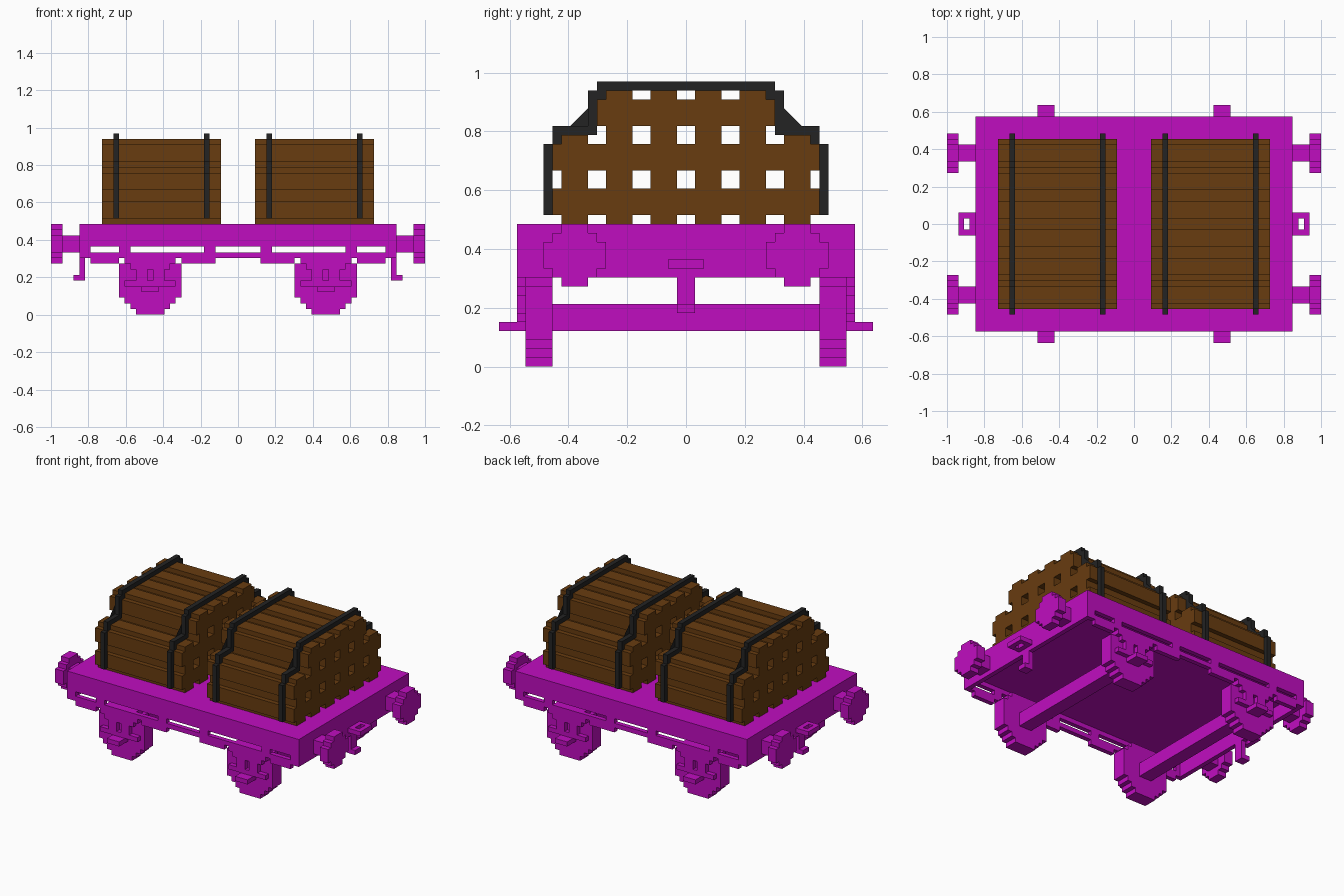
import bpy, bmesh
from mathutils import Vector

if "Cube" in bpy.data.objects:
    bpy.data.objects.remove(bpy.data.objects["Cube"], do_unlink=True)

U = 2 / 66  # size of one block


def material(name, rgb):
    m = bpy.data.materials.new(name)
    m.use_nodes = True
    m.diffuse_color = (*rgb, 1)
    b = m.node_tree.nodes["Principled BSDF"]
    b.inputs["Base Color"].default_value = (*rgb, 1)
    b.inputs["Roughness"].default_value = 0.8
    return m


MAGENTA = material("magenta paint", (0.53, 0.004, 0.53))
BROWN = material("brown wood", (0.138, 0.045, 0.005))
BLACK = material("black strap", (0.017, 0.017, 0.017))


def finish(name, bm, mat):
    bmesh.ops.recalc_face_normals(bm, faces=bm.faces)
    bmesh.ops.scale(bm, vec=(U, U, U), verts=bm.verts)
    me = bpy.data.meshes.new(name)
    bm.to_mesh(me)
    bm.free()
    me.materials.append(mat)
    ob = bpy.data.objects.new(name, me)
    bpy.context.collection.objects.link(ob)
    return ob


def boxes(name, mat, *spans, sx=1, sy=1):
    """Blocks given as (x0, x1, y0, y1, z0, z1), optionally mirrored."""
    bm = bmesh.new()
    for x0, x1, y0, y1, z0, z1 in spans:
        vs = bmesh.ops.create_cube(bm, size=1)["verts"]
        for v in vs:
            v.co = Vector((sx * (x0 + (v.co.x + .5) * (x1 - x0)),
                           sy * (y0 + (v.co.y + .5) * (y1 - y0)),
                           z0 + (v.co.z + .5) * (z1 - z0)))
    return finish(name, bm, mat)


def stepped(widths, c, z):
    """Stair-edged round outline from row widths, bottom row first."""
    right = []
    for i, w in enumerate(widths):
        for p in ((c + w / 2, z + i), (c + w / 2, z + i + 1)):
            if len(right) > 1 and right[-1][0] == right[-2][0] == p[0]:
                right[-1] = p
            elif not right or right[-1] != p:
                right.append(p)
    return right + [(2 * c - a, b) for a, b in reversed(right)]


def prism(name, mat, outline, axis, a, b):
    """Extrude an outline (across, up) along x or y from a to b."""
    bm = bmesh.new()
    f = bm.faces.new([bm.verts.new((a, p, q) if axis == "x" else (p, a, q))
                      for p, q in outline])
    g = bmesh.ops.extrude_face_region(bm, geom=[f])["geom"]
    d = (b - a, 0, 0) if axis == "x" else (0, b - a, 0)
    bmesh.ops.translate(bm, vec=d, verts=[v for v in g if isinstance(v, bmesh.types.BMVert)])
    return finish(name, bm, mat)


# Hollow deck: floor slab and end walls
boxes("deck_floor", MAGENTA, (-28, 28, -19, 19, 13, 16))
for s, side in ((1, "left"), (-1, "right")):
    boxes(f"end_wall_{side}", MAGENTA, (27, 28, -18, 18, 10, 13), sx=s)

# Slotted side walls with a lower rail over each wheel
for sy, end in ((-1, "front"), (1, "back")):
    boxes(f"side_wall_{end}", MAGENTA, (-28, 28, 18, 19, 12, 13), (-28, 28, 18, 19, 10, 11), sy=sy)
    for sx, side in ((1, "left"), (-1, "right")):
        boxes(f"side_posts_{end}_{side}", MAGENTA,
              *[(a, b, 18, 19, 11, 12) for a, b in ((4, 6), (19, 21), (26, 28))], sx=sx, sy=sy)
        boxes(f"lower_rail_{end}_{side}", MAGENTA,
              *[(a, b, 18, 19, 9, 10) for a, b in ((4, 10), (11, 20), (21, 26))], sx=sx, sy=sy)

# Wheels, axle guards, steps and buffers at every corner
WHEEL = [5, 7, 9] + [11] * 6 + [9, 7]
DISC = [3, 5, 7, 7, 7, 5, 3]
for sy, end in ((-1, "front"), (1, "back")):
    for sx, side in ((1, "left"), (-1, "right")):
        tag = f"{end}_{side}"
        prism(f"wheel_{tag}", MAGENTA, stepped(WHEEL, sx * 15.5, 0), "y", sy * 15, sy * 18)
        boxes(f"axle_guard_{tag}", MAGENTA,
              (11, 20, 18, 19, 5, 6), (12, 19, 18, 19, 8, 9),
              (13, 15, 18, 19, 6, 8), (16, 18, 18, 19, 6, 8),
              (14, 17, 18, 19, 4, 5), sx=sx, sy=sy)
        boxes(f"step_{tag}", MAGENTA, (14, 17, 19, 21, 4, 5), sx=sx, sy=sy)
        prism(f"buffer_disc_{tag}", MAGENTA, stepped(DISC, sy * 12.5, 9), "x", sx * 31, sx * 33)
        boxes(f"buffer_stem_{tag}", MAGENTA, (28, 31, 11, 14, 11, 14), sx=sx, sy=sy)

# Axles, coupling rings and hanging hooks
for s, side in ((1, "left"), (-1, "right")):
    boxes(f"axle_{side}", MAGENTA, (14, 17, -15, 15, 4, 7), sx=s)
    boxes(f"coupling_ring_{side}", MAGENTA,
          (28, 31, 1, 2, 11, 12), (28, 31, -2, -1, 11, 12),
          (28, 29, -1, 1, 11, 12), (30, 31, -1, 1, 11, 12), sx=s)
    boxes(f"hook_{side}", MAGENTA, (27, 28, -1, 1, 7, 10), (27, 29, -1, 1, 6, 7), sx=s)

# Two stacks of logs with straps over them
LOG = [3, 5, 5, 5, 3]
half = [(10, 32), (10, 31), (11, 31), (11, 27), (15, 27), (15, 25), (16, 25), (16, 17),
        (15, 17), (15, 25), (14, 25), (14, 26), (10, 26), (10, 30), (9, 30), (9, 31)]
strap = half + [(-y, z) for y, z in reversed(half)]
for s, side in ((1, "left"), (-1, "right")):
    for layer, count in enumerate((6, 6, 4)):
        for i in range(count):
            prism(f"log_{side}_{layer + 1}_{i + 1}", BROWN,
                  stepped(LOG, (i - (count - 1) / 2) * 5, 16 + 5 * layer), "x", s * 3, s * 24)
    for x, where in ((5, "inner"), (21, "outer")):
        prism(f"strap_{side}_{where}", BLACK, strap, "x", s * x, s * (x + 1))
